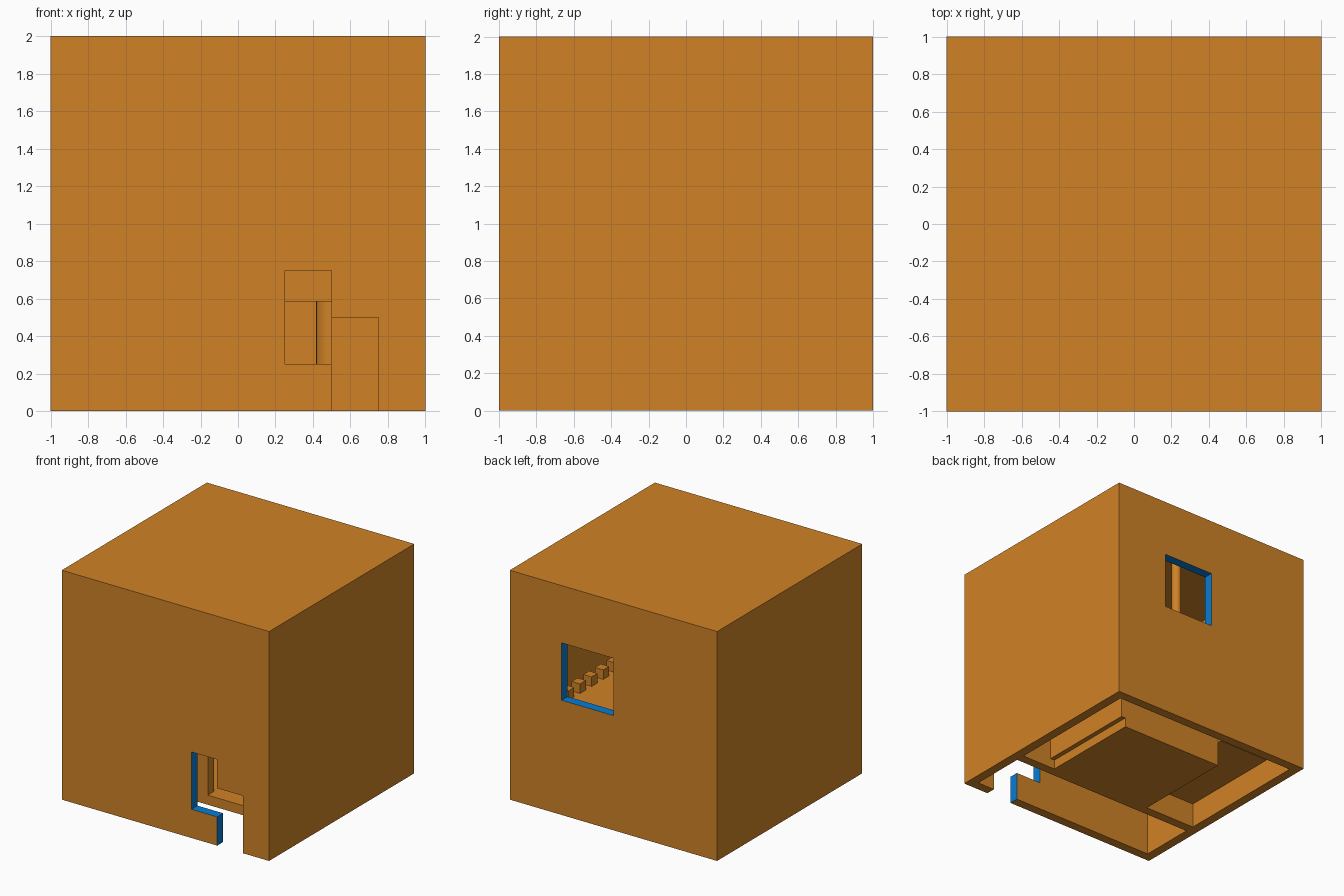
import bpy
import bmesh
import math

if "Cube" in bpy.data.objects:
    bpy.data.objects.remove(bpy.data.objects["Cube"])

T = 1 / 12  # wall thickness
I = 1 - T   # inner face of the outer walls


def material(name, rgb):
    m = bpy.data.materials.new(name)
    m.diffuse_color = (*rgb, 1)
    m.use_nodes = True
    m.node_tree.nodes["Principled BSDF"].inputs["Base Color"].default_value = m.diffuse_color
    return m


ORANGE = material("orange_wall", (0.63, 0.225, 0.02))
BLUE = material("blue_reveal", (0.002, 0.2, 0.65))


def box(name, x, y, z, slot=0):
    """Box from min/max pairs; slot 1 is blue."""
    bm = bmesh.new()
    bmesh.ops.create_cube(bm, size=1)
    for v in bm.verts:
        v.co = [a[0] + (c + 0.5) * (a[1] - a[0]) for a, c in zip((x, y, z), v.co)]
    for f in bm.faces:
        f.material_index = slot
    me = bpy.data.meshes.new(name)
    bm.to_mesh(me)
    bm.free()
    me.materials.append(ORANGE)
    me.materials.append(BLUE)
    ob = bpy.data.objects.new(name, me)
    bpy.context.collection.objects.link(ob)
    return ob


def cut(ob, *extents, slot=0):
    """Subtract a box, apply the cut and remove the cutter."""
    cutter = box("cutter", *extents, slot=slot)
    cutter.hide_render = True
    mod = ob.modifiers.new("cut", 'BOOLEAN')
    mod.operation = 'DIFFERENCE'
    mod.solver = 'EXACT'
    mod.object = cutter
    bpy.context.view_layer.objects.active = ob
    bpy.ops.object.modifier_apply(modifier=mod.name)
    bpy.data.objects.remove(cutter)


def column(name, x, y, z0, z1, r):
    bpy.ops.mesh.primitive_cylinder_add(vertices=24, radius=r, depth=z1 - z0,
                                        location=(x, y, (z0 + z1) / 2))
    ob = bpy.context.object
    ob.name = name
    ob.data.materials.append(ORANGE)
    bpy.ops.object.shade_smooth_by_angle(angle=math.radians(40))


# Outer shell, open underneath
shell = box("outer_shell", (-1, 1), (-1, 1), (0, 2))
cut(shell, (-I, I), (-I, I), (-0.5, 2 - T))
# Front window and door join into one stepped opening; back window is upstairs
cut(shell, (0.25, 0.5), (-1.2, -0.8), (0.25, 0.75), slot=1)
cut(shell, (0.5 - 0.0005, 0.75), (-1.2, -0.8), (-0.2, 0.5), slot=1)
cut(shell, (0, 0.5), (0.8, 1.2), (1, 1.5), slot=1)

# Partition with a doorway
P = -0.5 + 2 * T  # rear face of the partition
wall = box("partition_wall", (-I, I), (P - T, P), (0, 0.83))
cut(wall, (0, 0.5), (-0.6, -0.2), (T, 0.5 + T))

# Ground floor slab, raised landing beside it, and the inner room walls
box("ground_floor", (-0.42, 0.583), (P, 0.583), (0, T))
box("landing", (-I, -0.42), (P, 0.62), (0.22, 0.22 + T))
box("inner_side_wall", (0.583 - T / 2, 0.583 + T / 2), (P, 0.583), (T, 0.83))
box("inner_back_wall", (-0.42, 0.583), (0.5, 0.583), (T, 0.83))

# Upper floor with a stairwell along the right wall
F = 0.83 + T
upper = box("upper_floor", (-I, I), (-I, I), (0.83, F))
cut(upper, (0.64, I + 0.1), (-0.25, 0.85), (0.5, 1.2))

# Row of railing blocks beside the stairwell
for i in range(7):
    y = 0.78 - i * 0.16
    box("railing_block", (0.56, 0.64), (y - 0.04, y + 0.04), (F, F + T))

# Columns
column("lower_column", 0.5, -0.15, T, 0.83, T)
for x, y in ((-0.04, 0.5), (0.6, -0.3)):
    column("upper_column", x, y, F, 2 - T, 0.04)
